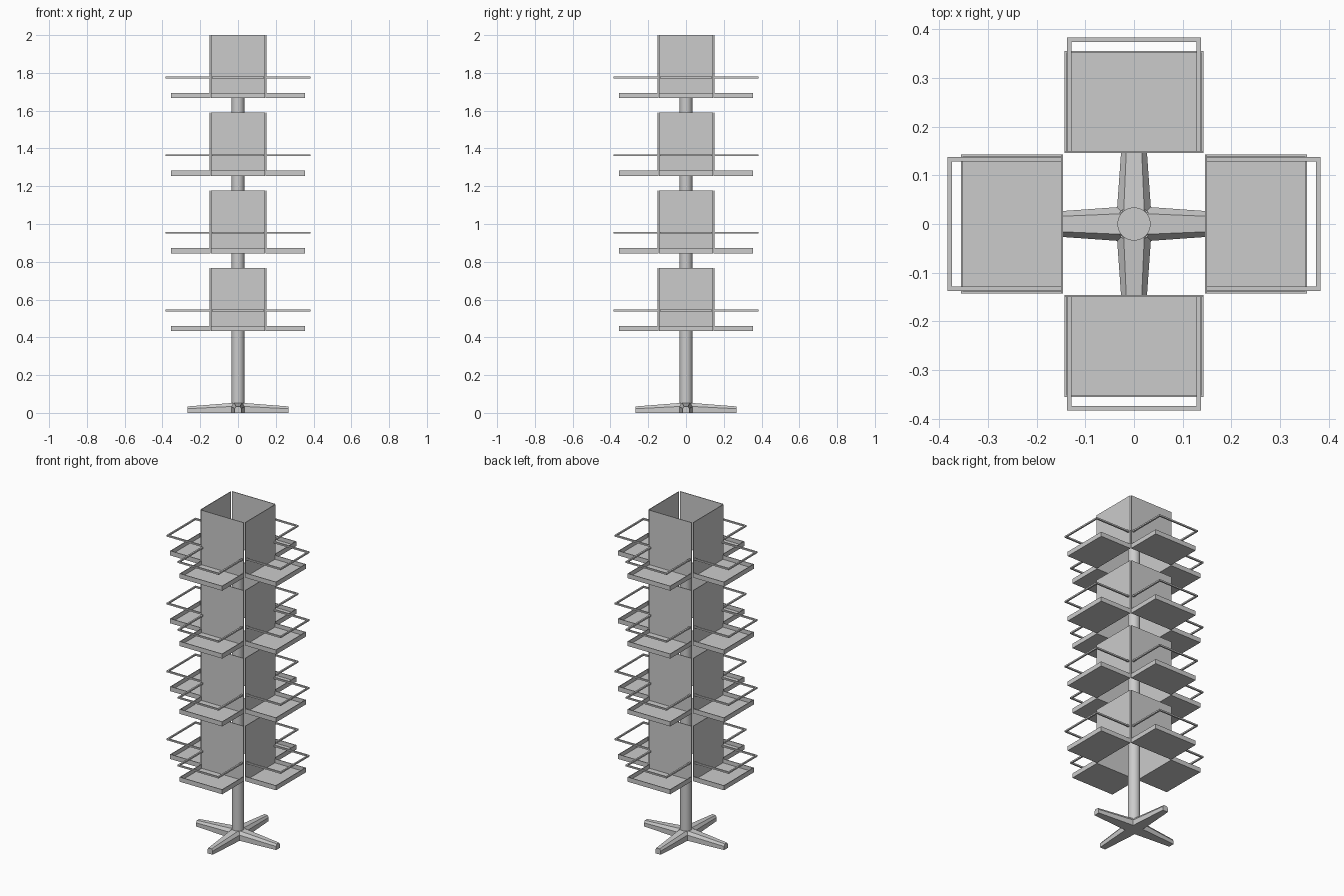
import bpy, bmesh, math
from mathutils import Matrix

if "Cube" in bpy.data.objects:
    bpy.data.objects.remove(bpy.data.objects["Cube"])

TIER_H = 0.334
TIERS = [0.433 + 0.411 * i for i in range(4)]


def make(name, bm, smooth=False):
    bmesh.ops.recalc_face_normals(bm, faces=bm.faces)
    me = bpy.data.meshes.new(name)
    bm.to_mesh(me)
    bm.free()
    ob = bpy.data.objects.new(name, me)
    bpy.context.collection.objects.link(ob)
    if smooth:
        bpy.context.view_layer.objects.active = ob
        ob.select_set(True)
        bpy.ops.object.shade_smooth_by_angle(angle=math.radians(40))
        ob.select_set(False)
    return ob


def box(bm, x0, x1, y0, y1, z0, z1):
    m = Matrix.Translation(((x0 + x1) / 2, (y0 + y1) / 2, (z0 + z1) / 2)) \
        @ Matrix.Diagonal((x1 - x0, y1 - y0, z1 - z0, 1))
    bmesh.ops.create_cube(bm, size=1, matrix=m)


def cylinder(name, r, z0, z1, sides):
    bm = bmesh.new()
    bmesh.ops.create_cone(bm, cap_ends=True, segments=sides, radius1=r, radius2=r,
                          depth=z1 - z0, matrix=Matrix.Translation((0, 0, (z0 + z1) / 2)))
    return make(name, bm, True)


# Central pole and hub
cylinder("pole", 0.034, 0.03, 1.80, 32)
cylinder("base_hub", 0.038, 0.005, 0.05, 16)

# Four tapered feet: octagon-like sections shrinking outward
for k in range(4):
    bm = bmesh.new()
    rings = []
    for d, hw, zb, zt in ((0.0, 0.037, 0.0, 0.055), (0.268, 0.018, 0.0, 0.034)):
        zm = zb + (zt - zb) * 0.65
        section = [(-hw, zb), (hw, zb), (hw, zm), (hw * 0.6, zt), (-hw * 0.6, zt), (-hw, zm)]
        rings.append([bm.verts.new((d, y, z)) for y, z in section])
    for i in range(6):
        j = (i + 1) % 6
        bm.faces.new((rings[0][i], rings[0][j], rings[1][j], rings[1][i]))
    bm.faces.new(rings[0])
    bm.faces.new(rings[1])
    make(f"foot_{k + 1}", bm).rotation_euler.z = k * math.pi / 2

# Shelves: back panel with a lipped tray, plus a square-bar guard rail
W, IN, OUT, T, LIP = 0.143, 0.146, 0.355, 0.004, 0.028
for t, z in enumerate(TIERS):
    for k in range(4):
        bm = bmesh.new()
        box(bm, -W, W, -IN - T, -IN, 0, TIER_H)
        box(bm, -W, W, -OUT, -IN - T, 0, T)
        box(bm, -W, W, -OUT, -OUT + T, T, LIP)
        for s in (-1, 1):
            x0, x1 = sorted((s * W, s * (W - T)))
            box(bm, x0, x1, -OUT + T, -IN - T, T, LIP)
        tray = make(f"tray_{t + 1}_{k + 1}", bm)

        bm = bmesh.new()
        za, zb = 0.105, 0.114
        box(bm, -0.138, 0.138, -0.383, -0.374, za, zb)
        for s in (-1, 1):
            x0, x1 = sorted((s * 0.138, s * 0.128))
            box(bm, x0, x1, -0.374, -IN - T, za, zb)
        rail = make(f"guard_rail_{t + 1}_{k + 1}", bm)
        for ob in (tray, rail):
            ob.location.z = z
            ob.rotation_euler.z = k * math.pi / 2
